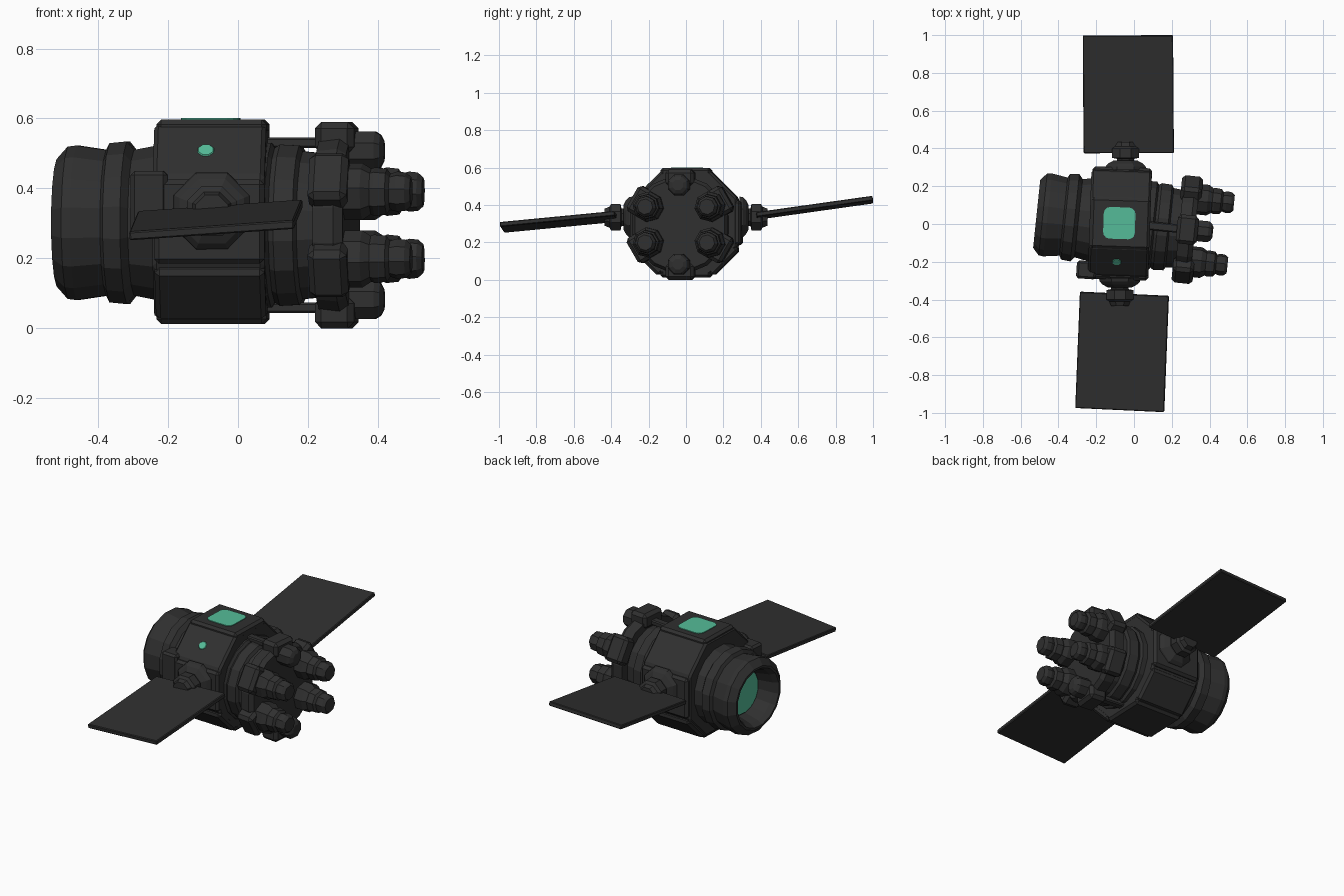
import bpy, bmesh, math
from mathutils import Matrix, Vector

if "Cube" in bpy.data.objects:
    bpy.data.objects.remove(bpy.data.objects["Cube"])

def material(name, rgb):
    m = bpy.data.materials.new(name)
    m.diffuse_color = (*rgb, 1)
    m.use_nodes = True
    m.node_tree.nodes["Principled BSDF"].inputs["Base Color"].default_value = m.diffuse_color
    return m

DARK = material("dark_grey", (0.029, 0.029, 0.029))
TEAL = material("teal_glass", (0.09, 0.50, 0.315))

def T(x, y, z): return Matrix.Translation((x, y, z))
def R(deg, axis): return Matrix.Rotation(math.radians(deg), 4, axis)

def add(name, bm, M, mat=DARK, bevel=0):
    bmesh.ops.recalc_face_normals(bm, faces=bm.faces)
    if bevel:
        bmesh.ops.bevel(bm, geom=bm.edges[:], offset=bevel, segments=1, affect='EDGES')
    me = bpy.data.meshes.new(name)
    bm.to_mesh(me)
    bm.free()
    me.materials.append(mat)
    ob = bpy.data.objects.new(name, me)
    ob.matrix_world = M
    bpy.context.collection.objects.link(ob)
    return ob

def box(name, size, M, bevel=0, mat=DARK):
    bm = bmesh.new()
    bmesh.ops.create_cube(bm, size=1, matrix=Matrix.Diagonal((*size, 1)))
    return add(name, bm, M, mat, bevel)

def lathe(name, profile, n, M, mat=DARK):
    """Revolve (x, radius) points about local x; open ends are capped."""
    bm = bmesh.new()
    rings = []
    for x, r in profile:
        ring = []
        for i in range(n):
            a = 2 * math.pi * (i + 0.5) / n
            ring.append(bm.verts.new((x, r * math.cos(a), r * math.sin(a))))
        rings.append(ring)
    for a, b in zip(rings, rings[1:]):
        for i in range(n):
            j = (i + 1) % n
            bm.faces.new((a[i], a[j], b[j], b[i]))
    bm.faces.new(rings[0])
    bm.faces.new(rings[-1])
    return add(name, bm, M, mat)

def prism(name, outline, x0, x1, M, bevel=0, mat=DARK):
    """Extrude a (y, z) outline along local x."""
    bm = bmesh.new()
    f = bm.faces.new([bm.verts.new((x0, y, z)) for y, z in outline])
    ext = bmesh.ops.extrude_face_region(bm, geom=[f])
    bmesh.ops.translate(bm, vec=(x1 - x0, 0, 0),
                        verts=[v for v in ext['geom'] if isinstance(v, bmesh.types.BMVert)])
    return add(name, bm, M, mat, bevel)

BODY = T(0, 0, 0.305) @ R(-2, 'Z')
AXIS = T(0, 0, 0.302) @ R(-6, 'Z')
TAIL = T(0, 0, 0.295) @ R(-6, 'Z')

# telescope barrel with hollow mouth and lens
lathe("barrel", [(-0.40, 0.135), (-0.49, 0.155), (-0.518, 0.172), (-0.518, 0.185),
                 (-0.485, 0.222), (-0.46, 0.225), (-0.375, 0.212), (-0.365, 0.232),
                 (-0.315, 0.237), (-0.295, 0.212), (-0.23, 0.225), (-0.18, 0.225)], 16, AXIS)
lathe("lens", [(-0.408, 0.128), (-0.402, 0.128)], 16, AXIS, TEAL)

# main octagonal hull
c, s = 0.278, 0.13
octagon = [(c, s), (s, c), (-s, c), (-c, s), (-c, -s), (-s, -c), (s, -c), (c, -s)]
prism("hull", octagon, -0.235, 0.085, BODY, 0.012)

# raised plates on top, bottom, sides and lower corners
for k, (ang, dist, width) in enumerate([(0, 0.27, 0.27), (180, 0.27, 0.27), (90, 0.275, 0.24),
                                        (-90, 0.275, 0.24), (135, 0.283, 0.20), (-135, 0.283, 0.20)]):
    box(f"hull_plate_{k}", (0.315, width, 0.045),
        BODY @ R(ang, 'X') @ T(-0.072, 0, dist), 0.014)

# teal top window with rounded corners
win = []
for cx, cy, a0 in ((1, 1, 0), (-1, 1, 90), (-1, -1, 180), (1, -1, 270)):
    for t in (0, 30, 60, 90):
        a = math.radians(a0 + t)
        win.append((cx * 0.05 + 0.034 * math.cos(a), cy * 0.05 + 0.034 * math.sin(a)))
prism("top_window", win, 0, 0.006, BODY @ T(-0.078, 0.002, 0.2905) @ R(-90, 'Y'), mat=TEAL)

# small light on the front upper corner
lathe("corner_light", [(0, 0.026), (0.005, 0.022)], 8,
      BODY @ R(45, 'X') @ T(-0.085, 0, 0.287) @ R(-90, 'Y'), TEAL)

# sensor box beside the barrel
box("side_sensor", (0.105, 0.095, 0.18), T(-0.252, -0.243, 0.36) @ R(-4, 'Z'), 0.012)

# panel hinges on both sides
for side, x in ((1, -0.045), (-1, -0.075)):
    M = T(x, side * 0.285, 0.335) @ R(side * 90, 'Z')
    lathe(f"hinge_base_{side}", [(0, 0.12), (0.02, 0.115), (0.035, 0.10), (0.05, 0.07)], 8, M)
    lathe(f"hinge_joint_{side}", [(0.04, 0.05), (0.06, 0.05), (0.065, 0.077), (0.115, 0.077),
                                  (0.125, 0.06), (0.15, 0.05)], 8, M)

# solar panels
box("solar_panel_back", (0.478, 0.628, 0.025),
    T(-0.03, 0.687, 0.385) @ R(0.4, 'Z') @ R(8, 'X') @ R(-2, 'Y'), 0.004)
box("solar_panel_front", (0.472, 0.618, 0.025),
    T(-0.063, -0.677, 0.31) @ R(-2.3, 'Z') @ R(5.5, 'X') @ R(-4, 'Y'), 0.004)

# stepped neck and tail disc
lathe("neck", [(0.04, 0.24), (0.10, 0.24), (0.11, 0.225), (0.125, 0.235), (0.18, 0.232),
               (0.19, 0.215), (0.24, 0.21), (0.24, 0.255), (0.30, 0.262), (0.325, 0.245)], 16, TAIL)

# six rim lobes and thrusters around the tail
for k in range(6):
    A = TAIL @ R(60 * k, 'X')
    box(f"rim_lobe_{k}", (0.112, 0.155, 0.09), A @ T(0.284, 0, 0.25), 0.018)
    if k % 3 == 0:   # top and bottom: short pod and tie rod
        box(f"tie_rod_{k}", (0.20, 0.045, 0.03), A @ T(0.16, 0, 0.236), 0.006)
        lathe(f"short_pod_{k}", [(0.30, 0.06), (0.395, 0.06), (0.41, 0.05), (0.42, 0.03)],
              8, A @ T(0, 0, 0.212))
    else:            # corners: long thruster
        lathe(f"thruster_{k}", [(0.30, 0.082), (0.375, 0.082), (0.40, 0.066), (0.41, 0.07),
                                (0.445, 0.066), (0.455, 0.052), (0.475, 0.058),
                                (0.50, 0.055), (0.515, 0.042)], 8,
              A @ T(0, 0, 0.192))
